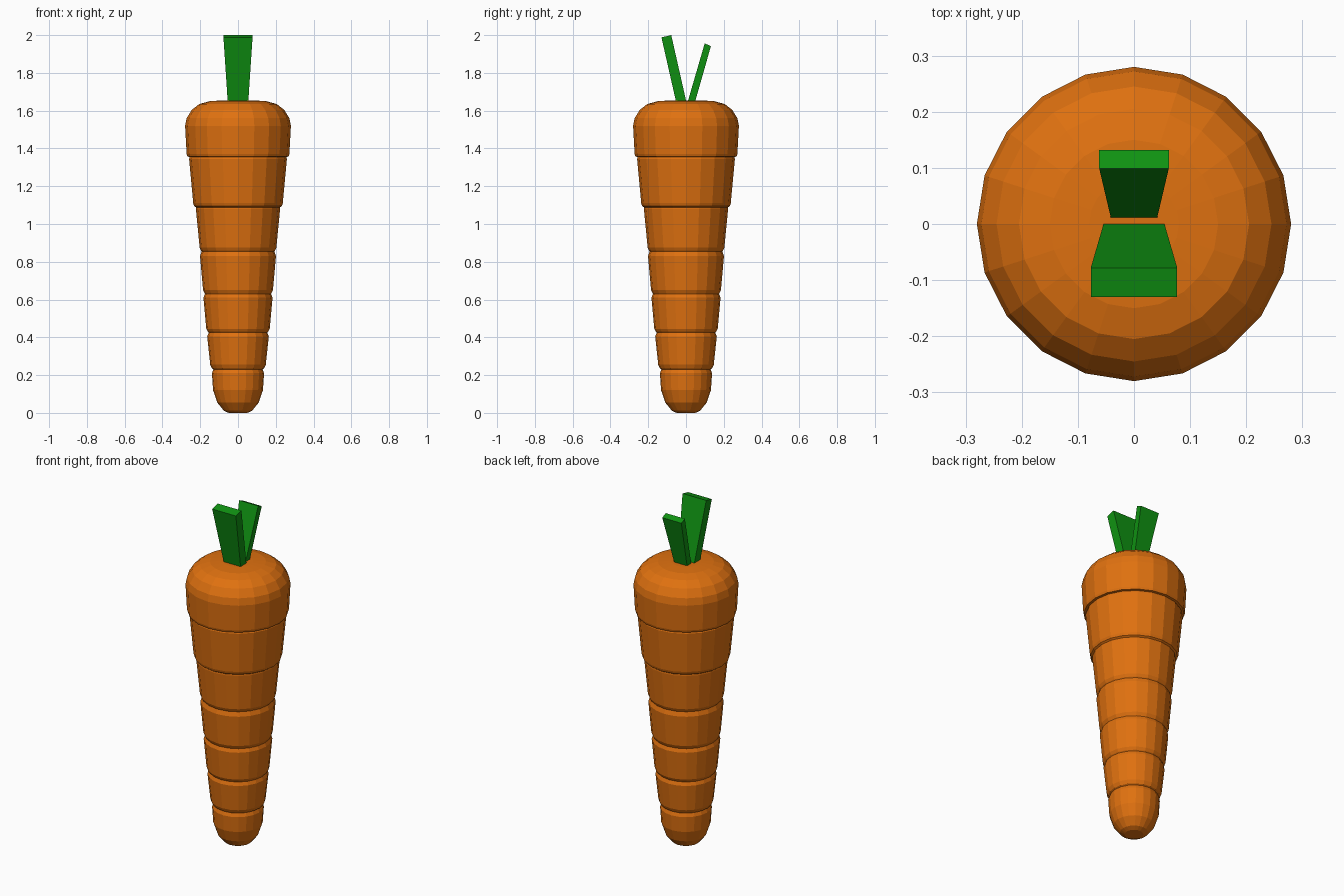
import bpy, bmesh, math

if "Cube" in bpy.data.objects:
    bpy.data.objects.remove(bpy.data.objects["Cube"])

def material(name, col):
    m = bpy.data.materials.new(name)
    m.diffuse_color = (*col, 1)
    m.use_nodes = True
    m.node_tree.nodes["Principled BSDF"].inputs["Base Color"].default_value = m.diffuse_color
    return m

ORANGE = material("carrot orange", (0.74, 0.165, 0.005))
GREEN = material("leaf green", (0.005, 0.29, 0.006))

def finish(name, bm, mat):
    bmesh.ops.recalc_face_normals(bm, faces=bm.faces)
    me = bpy.data.meshes.new(name)
    bm.to_mesh(me)
    bm.free()
    me.materials.append(mat)
    ob = bpy.data.objects.new(name, me)
    bpy.context.collection.objects.link(ob)

# Root: lathed profile (radius, height) with stepped grooves, 20 sides
profile = [
    (0.05, 0.0), (0.075, 0.012), (0.11, 0.055), (0.132, 0.12), (0.138, 0.21), (0.130, 0.23),
    (0.138, 0.235), (0.147, 0.255), (0.163, 0.405), (0.155, 0.425),
    (0.160, 0.430), (0.168, 0.445), (0.183, 0.61), (0.175, 0.63),
    (0.178, 0.636), (0.185, 0.65), (0.201, 0.83), (0.192, 0.855),
    (0.196, 0.86), (0.203, 0.875), (0.223, 1.08), (0.222, 1.088),
    (0.232, 1.095), (0.237, 1.11), (0.259, 1.345), (0.255, 1.355),
    (0.268, 1.357), (0.272, 1.37), (0.28, 1.52), (0.272, 1.56), (0.245, 1.604),
    (0.205, 1.635), (0.15, 1.65), (0.08, 1.655)]
SIDES = 20
bm = bmesh.new()
rings = []
for r, z in profile:
    rings.append([bm.verts.new((r * math.cos(2 * math.pi * i / SIDES),
                                r * math.sin(2 * math.pi * i / SIDES), z))
                  for i in range(SIDES)])
for a, b in zip(rings, rings[1:]):
    for i in range(SIDES):
        j = (i + 1) % SIDES
        bm.faces.new((a[i], a[j], b[j], b[i]))
bm.faces.new(rings[0])
bm.faces.new(rings[-1])
finish("carrot_root", bm, ORANGE)

# Leaves: leaning slabs that widen upward; section points are (y, z, half width)
def leaf(name, section):
    bm = bmesh.new()
    left = [bm.verts.new((-w, y, z)) for y, z, w in section]
    right = [bm.verts.new((w, y, z)) for y, z, w in section]
    bm.faces.new(left)
    bm.faces.new(right)
    for i in range(4):
        j = (i + 1) % 4
        bm.faces.new((left[i], left[j], right[j], right[i]))
    finish(name, bm, GREEN)

leaf("front_leaf", [(-0.051, 1.64, 0.054), (0.001, 1.65, 0.054),
                    (-0.078, 2.0, 0.077), (-0.13, 1.988, 0.077)])
leaf("back_leaf", [(0.01, 1.65, 0.041), (0.046, 1.64, 0.041),
                   (0.132, 1.942, 0.062), (0.099, 1.956, 0.062)])
